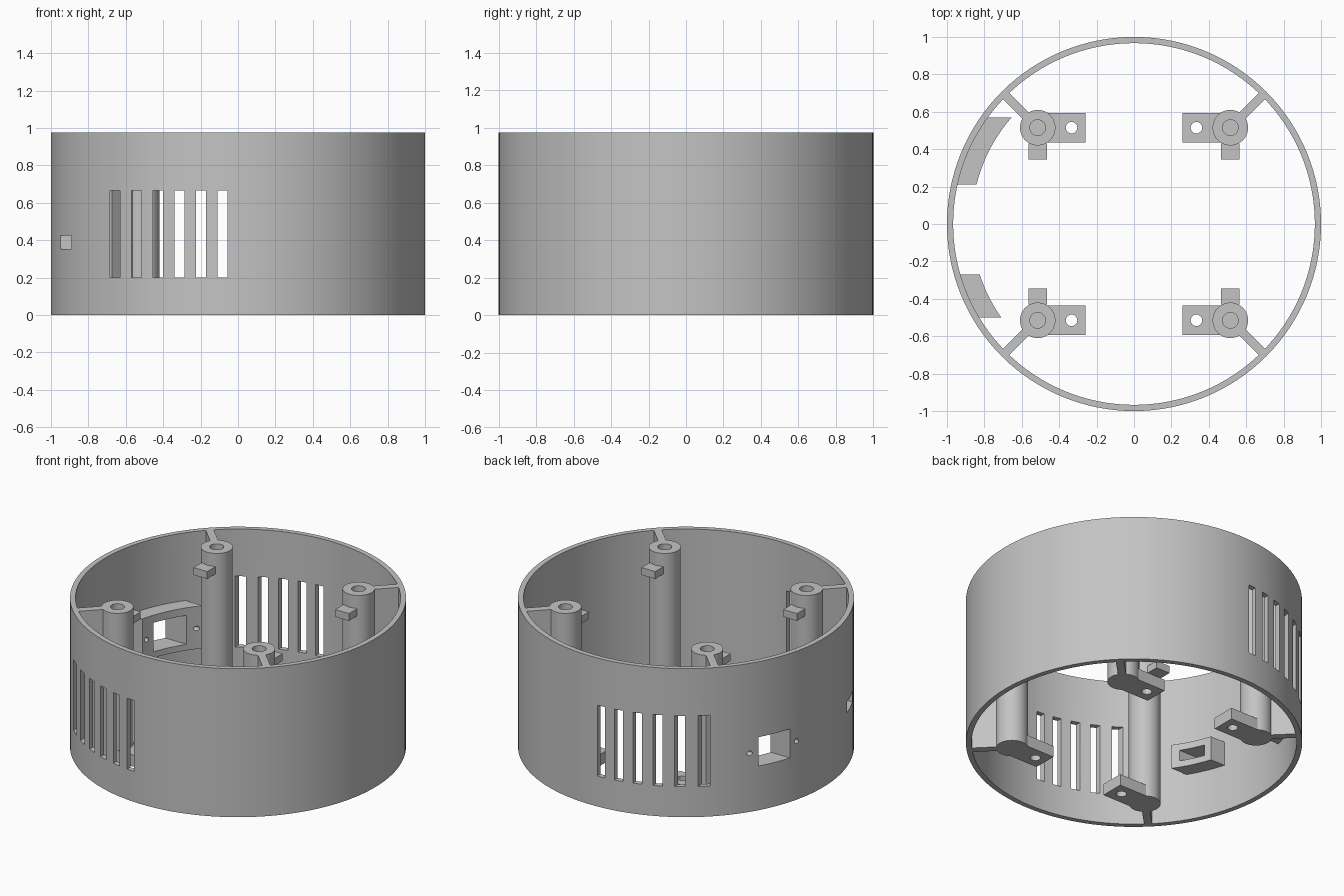
import bpy, bmesh, math
from mathutils import Matrix, Vector

if "Cube" in bpy.data.objects:
    bpy.data.objects.remove(bpy.data.objects["Cube"], do_unlink=True)

H = 0.975          # overall height
POST = 0.515       # post offset from the centre lines
WALL_IN = 0.967    # inner radius of the wall

grey = bpy.data.materials.new("plain grey")
grey.use_nodes = True
grey.diffuse_color = (0.55, 0.55, 0.55, 1)
grey.node_tree.nodes["Principled BSDF"].inputs["Base Color"].default_value = (0.55, 0.55, 0.55, 1)


def finish(bm, name):
    bmesh.ops.remove_doubles(bm, verts=bm.verts, dist=1e-5)
    bmesh.ops.recalc_face_normals(bm, faces=bm.faces)
    mesh = bpy.data.meshes.new(name)
    bm.to_mesh(mesh)
    bm.free()
    mesh.materials.append(grey)
    ob = bpy.data.objects.new(name, mesh)
    bpy.context.collection.objects.link(ob)
    return ob


def add_box(bm, x, y, z):
    """Box between the given pairs of limits."""
    lo, hi = Vector((x[0], y[0], z[0])), Vector((x[1], y[1], z[1]))
    size = hi - lo
    m = Matrix.Translation((lo + hi) / 2) @ Matrix.Diagonal((*size, 1))
    return bmesh.ops.create_cube(bm, size=1, matrix=m)["verts"]


def add_rod(bm, r, length, centre, along_x=False):
    m = Matrix.Translation(centre)
    if along_x:
        m = m @ Matrix.Rotation(math.pi / 2, 4, 'Y')
    bmesh.ops.create_cone(bm, cap_ends=True, segments=32, radius1=r, radius2=r,
                          depth=length, matrix=m)


def lathe(name, profile, steps, closed):
    bm = bmesh.new()
    vs = [bm.verts.new((r, 0, z)) for r, z in profile]
    es = [bm.edges.new(p) for p in zip(vs, vs[1:])]
    if closed:
        es.append(bm.edges.new((vs[-1], vs[0])))
    bmesh.ops.spin(bm, geom=vs + es, cent=(0, 0, 0), axis=(0, 0, 1),
                   angle=math.tau, steps=steps)
    return finish(bm, name)


def cut(ob, cutter):
    mod = ob.modifiers.new("cut", 'BOOLEAN')
    mod.operation, mod.solver, mod.object = 'DIFFERENCE', 'EXACT', cutter
    bpy.context.view_layer.objects.active = ob
    bpy.ops.object.modifier_apply(modifier=mod.name)


def smooth(ob):
    bpy.ops.object.select_all(action='DESELECT')
    ob.select_set(True)
    bpy.context.view_layer.objects.active = ob
    bpy.ops.object.shade_smooth_by_angle(angle=math.radians(30))


def wall_block(name, y0, y1, z0, z1):
    """Curved block hugging the wall on the -x side."""
    n = 12
    ys = [y0 + (y1 - y0) * i / n for i in range(n + 1)]
    arc = lambda r: [(-math.sqrt(r * r - y * y), y) for y in ys]
    bm = bmesh.new()
    outline = arc(0.868) + arc(0.975)[::-1]
    face = bm.faces.new([bm.verts.new((x, y, z0)) for x, y in outline])
    top = bmesh.ops.extrude_face_region(bm, geom=[face])["geom"]
    bmesh.ops.translate(bm, vec=(0, 0, z1 - z0),
                        verts=[v for v in top if isinstance(v, bmesh.types.BMVert)])
    return finish(bm, name)


# Round wall and the two connector blocks inside it
wall = lathe("round_wall", [(1, 0), (1, H), (WALL_IN, H), (WALL_IN, 0)], 128, True)
socket = wall_block("socket_block", 0.21, 0.57, 0.25, 0.53)
port = wall_block("port_block", -0.5, -0.27, 0.31, 0.47)

# Ventilation slots through front and back
bm = bmesh.new()
for i in range(6):
    x = -0.082 - 0.115 * i
    add_box(bm, (x - 0.027, x + 0.027), (-1.2, 1.2), (0.2, 0.665))
slots = finish(bm, "slot_cutter")

# Socket window with two screw holes, and the small port
bm = bmesh.new()
add_box(bm, (-1.2, -0.5), (0.29, 0.49), (0.29, 0.48))
for y in (0.24, 0.54):
    add_rod(bm, 0.015, 0.7, (-0.85, y, 0.385), along_x=True)
add_box(bm, (-1.2, -0.5), (-0.457, -0.312), (0.353, 0.425))
ports = finish(bm, "port_cutter")

cut(wall, slots)
for ob in (wall, socket, port):
    cut(ob, ports)
    smooth(ob)

# Four corner posts, each with rib, clip block and drilled foot
for sx, side in ((-1, "right"), (1, "left")):
    for sy, end in ((-1, "front"), (1, "back")):
        tag = f"{end}_{side}"
        cx, cy = sx * POST, sy * POST

        post = lathe("post_" + tag, [(0, 0), (0.095, 0), (0.095, H), (0.042, H),
                                     (0.042, H - 0.25), (0, H - 0.25)], 48, False)
        post.location = (cx, cy, 0)
        smooth(post)

        bm = bmesh.new()
        vs = add_box(bm, (0.81, 0.975), (-0.024, 0.024), (0, H))
        bmesh.ops.rotate(bm, verts=vs, cent=(0, 0, 0),
                         matrix=Matrix.Rotation(math.atan2(sy, sx), 3, 'Z'))
        finish(bm, "rib_" + tag)

        bm = bmesh.new()
        add_box(bm, (cx - 0.05, cx + 0.05), sorted((sy * 0.345, sy * 0.43)), (0.842, 0.89))
        finish(bm, "clip_" + tag)

        bm = bmesh.new()
        add_box(bm, sorted((sx * 0.26, sx * 0.5)), (cy - 0.078, cy + 0.078), (0, 0.075))
        foot = finish(bm, "foot_" + tag)
        bm = bmesh.new()
        add_rod(bm, 0.031, 0.4, (sx * 0.334, cy, 0))
        drill = finish(bm, "drill")
        cut(foot, drill)
        bpy.data.objects.remove(drill, do_unlink=True)
        smooth(foot)

for cutter in (slots, ports):
    bpy.data.objects.remove(cutter, do_unlink=True)
